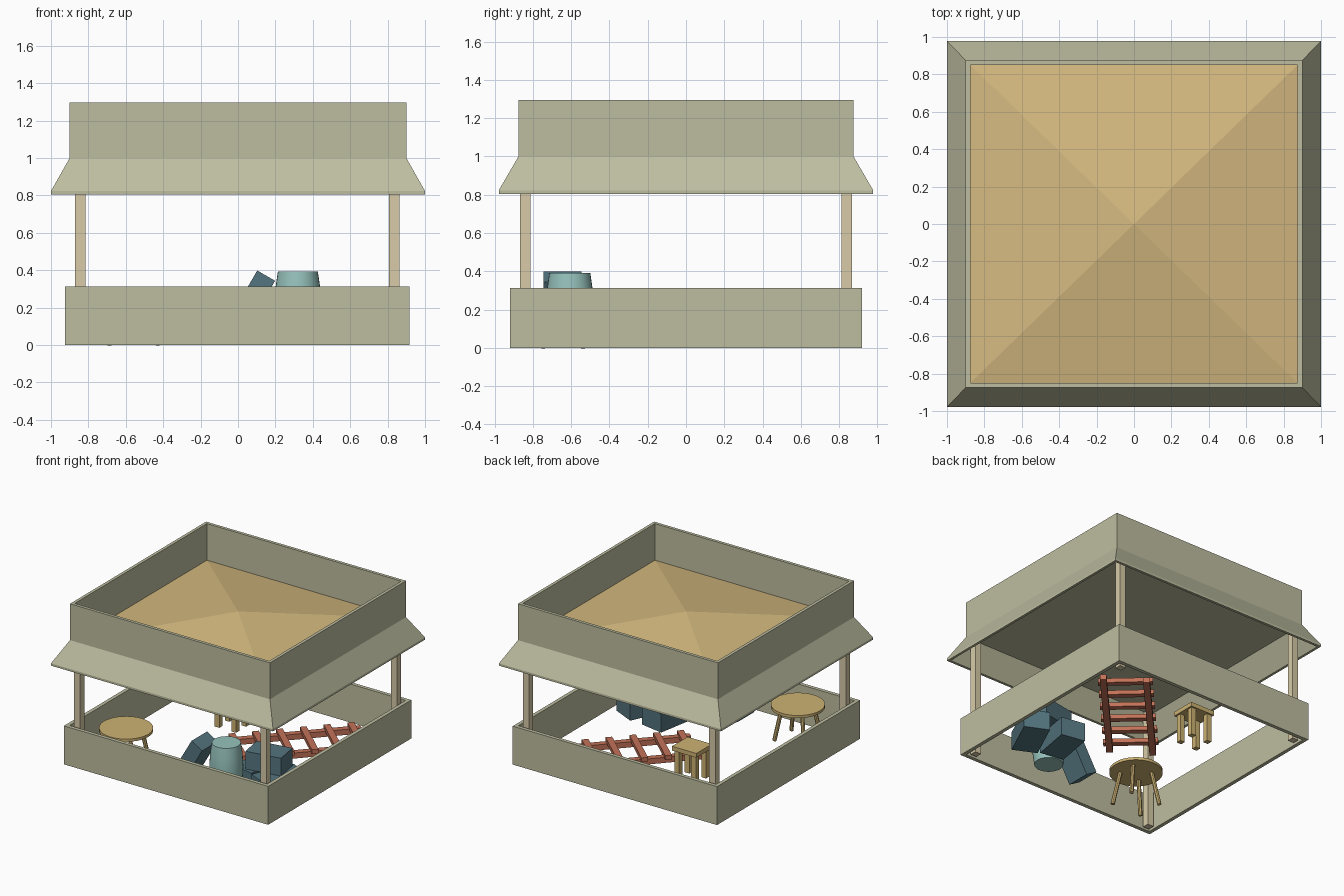
import bpy, bmesh, math
from mathutils import Matrix, Vector

if "Cube" in bpy.data.objects:
    bpy.data.objects.remove(bpy.data.objects["Cube"])


def material(name, rgb):
    m = bpy.data.materials.new(name)
    lin = [(c / 255 / 12.92) if c < 11 else ((c / 255 + 0.055) / 1.055) ** 2.4 for c in rgb]
    m.diffuse_color = (*lin, 1)
    m.use_nodes = True
    m.node_tree.nodes["Principled BSDF"].inputs["Base Color"].default_value = m.diffuse_color
    return m


OLIVE = material("olive_plaster", (190, 190, 161))
TAN = material("roof_tan", (213, 186, 128))
BEIGE = material("post_beige", (216, 203, 168))
WOOD = material("furniture_wood", (205, 178, 115))
SLATE = material("crate_slate", (84, 117, 127))
TEAL = material("barrel_teal", (150, 194, 188))
RUST = material("ladder_rust", (194, 114, 88))


def finish(name, bm, mat):
    bmesh.ops.recalc_face_normals(bm, faces=bm.faces)
    me = bpy.data.meshes.new(name)
    bm.to_mesh(me)
    bm.free()
    me.materials.append(mat)
    ob = bpy.data.objects.new(name, me)
    bpy.context.collection.objects.link(ob)
    return ob


def box(name, size, centre, mat, rot=None):
    bm = bmesh.new()
    m = Matrix.Translation(centre) @ (rot or Matrix()) @ Matrix.Diagonal((*size, 1))
    bmesh.ops.create_cube(bm, size=1, matrix=m)
    return finish(name, bm, mat)


def square_ring(name, profile, mat, cx=0.0):
    """Sweep a closed (half_x, half_y, z) section around a rectangle."""
    bm = bmesh.new()
    signs = [(-1, -1), (1, -1), (1, 1), (-1, 1)]
    loops = [[bm.verts.new((cx + sx * hx, sy * hy, z)) for sx, sy in signs]
             for hx, hy, z in profile]
    for a, b in zip(loops, loops[1:] + loops[:1]):
        for i in range(4):
            j = (i + 1) % 4
            bm.faces.new((a[i], a[j], b[j], b[i]))
    return finish(name, bm, mat)


def lathe(name, profile, centre, mat, n=32):
    """Capped solid of revolution from (radius, z) points."""
    bm = bmesh.new()
    rings = [[bm.verts.new((centre[0] + r * math.cos(2 * math.pi * i / n),
                            centre[1] + r * math.sin(2 * math.pi * i / n), z))
              for i in range(n)] for r, z in profile]
    for a, b in zip(rings, rings[1:]):
        for i in range(n):
            j = (i + 1) % n
            bm.faces.new((a[i], a[j], b[j], b[i]))
    bm.faces.new(rings[0])
    bm.faces.new(rings[-1])
    for f in bm.faces:
        f.smooth = len(f.verts) == 4
    for e in bm.edges:
        e.smooth = all(len(f.verts) == 4 for f in e.link_faces)
    return finish(name, bm, mat)


def strut(name, p, q, r, mat, n=8):
    p, q = Vector(p), Vector(q)
    d = q - p
    bm = bmesh.new()
    m = Matrix.Translation((p + q) / 2) @ d.to_track_quat('Z', 'Y').to_matrix().to_4x4()
    bmesh.ops.create_cone(bm, cap_ends=True, segments=n, radius1=r, radius2=r,
                          depth=d.length, matrix=m)
    return finish(name, bm, mat)


# Low wall around the open floor
square_ring("low_wall", [(.92, .92, 0), (.92, .92, .313), (.89, .89, .313), (.89, .89, 0)],
            OLIVE, -.004)

# Parapet with flared skirt below
square_ring("parapet_and_skirt",
            [(.9, .875, 1.0), (.9, .875, 1.296), (.875, .85, 1.296), (.875, .85, .985),
             (.98, .957, .805), (1, .978, .805), (1, .978, .823)], OLIVE)
box("ceiling", (1.76, 1.71, .012), (0, 0, .988), OLIVE)

# Shallow pyramid roof inside the parapet
bm = bmesh.new()
base = [bm.verts.new((sx * .875, sy * .85, .998)) for sx, sy in [(-1, -1), (1, -1), (1, 1), (-1, 1)]]
apex = bm.verts.new((0, 0, 1.14))
for i in range(4):
    bm.faces.new((base[i], base[(i + 1) % 4], apex))
bm.faces.new(base[::-1])
finish("pyramid_roof", bm, TAN)

# Corner posts
for sx in (-1, 1):
    for sy in (-1, 1):
        box("corner_post", (.055, .055, .985), (sx * .839 - .004, sy * .839, .4925), BEIGE)

# Barrel
lathe("barrel", [(.108, 0), (.12, .09), (.126, .2), (.119, .31), (.107, .392)],
      (.32, -.607), TEAL)

# Leaning crate: tilted 30 degrees about y, lower edge on the floor
tilt = Matrix.Rotation(math.radians(30), 4, 'Y')
box("leaning_crate", (.11, .2, .39), (.053, -.645, .202), SLATE, tilt)


# Stacked crates
def crate(name, size, centre, deg):
    box(name, size, centre, SLATE, Matrix.Rotation(math.radians(deg), 4, 'Z'))


crate("lower_crate_outer", (.36, .2, .15), (.66, -.41, .075), 65)
crate("lower_crate_inner", (.32, .2, .15), (.41, -.34, .075), 80)
crate("upper_crate", (.29, .2, .145), (.53, -.36, .2225), 10)

# Ladder lying on the floor
ang = Matrix.Rotation(math.radians(47.5), 4, 'Z')
mid = Vector((.317, .309, 0))
for s in (-1, 1):
    box("ladder_rail", (1.09, .05, .045), mid + ang @ Vector((.03 * -s, s * .16, .0225)), RUST, ang)
for i in range(6):
    box("ladder_rung", (.05, .41, .035), mid + ang @ Vector((-.45 + .18 * i, 0, .05)), RUST, ang)

# Round table with splayed legs
tx, ty = -.558, -.642
lathe("round_table_top", [(.2, .268), (.2, .29)], (tx, ty), WOOD)
for sx in (-1, 1):
    for sy in (-1, 1):
        strut("table_leg", (tx + sx * .135, ty + sy * .11, 0),
              (tx + sx * .09, ty + sy * .075, .27), .016, WOOD)

# Square stool
qx, qy = -.295, .345
box("stool_seat", (.22, .2, .035), (qx, qy, .245), WOOD)
for sx in (-1, 1):
    for sy in (-1, 1):
        box("stool_leg", (.042, .042, .23), (qx + sx * .075, qy + sy * .065, .115), WOOD)
